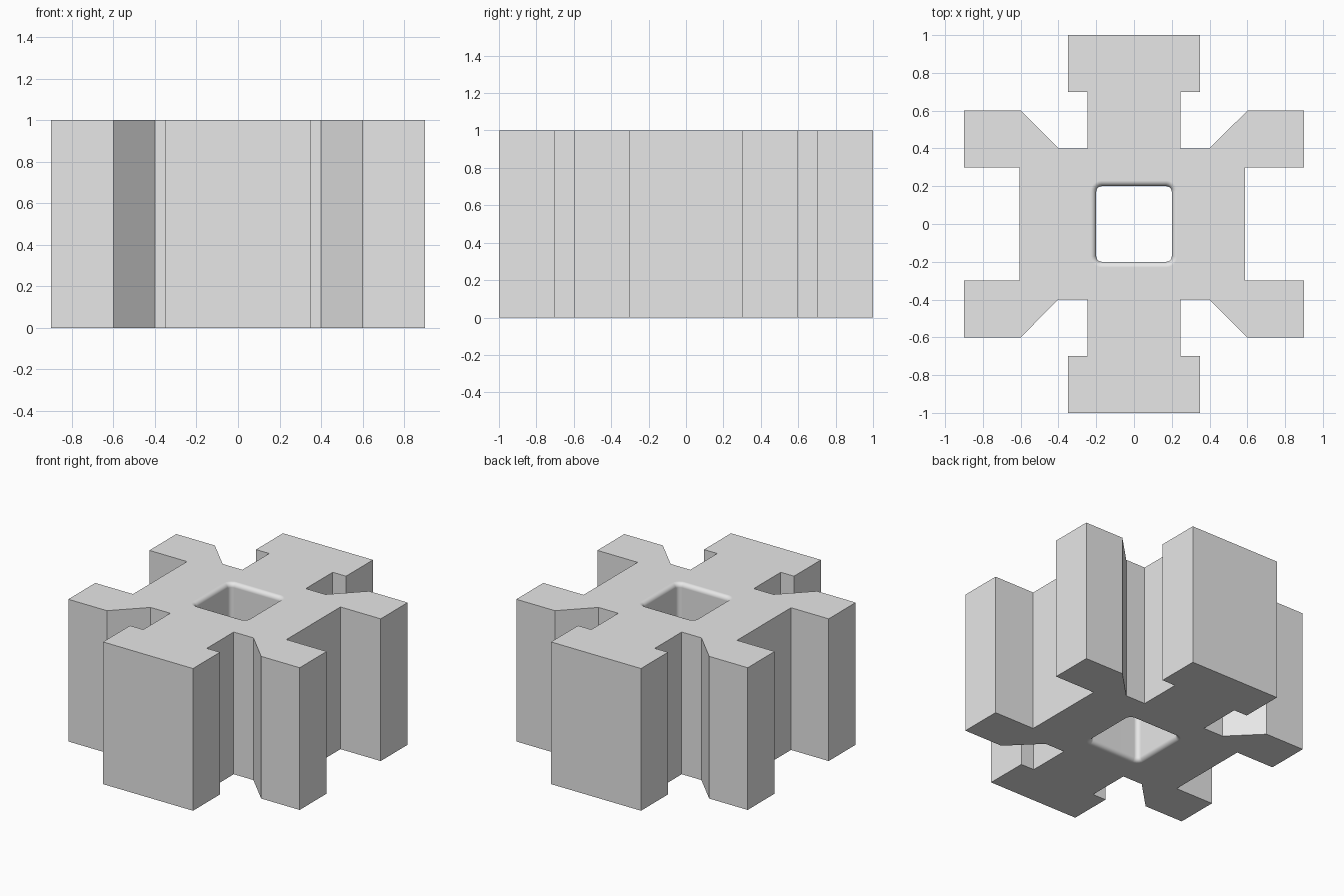
import bpy
import bmesh
import math

if "Cube" in bpy.data.objects:
    bpy.data.objects.remove(bpy.data.objects["Cube"], do_unlink=True)

HEIGHT = 1.0
HOLE = 0.2       # half width of the square bore
FILLET = 0.03

grey = bpy.data.materials.new("light grey")
grey.use_nodes = True
grey.diffuse_color = (0.8, 0.8, 0.8, 1)
grey.node_tree.nodes["Principled BSDF"].inputs["Base Color"].default_value = (0.8, 0.8, 0.8, 1)


def half_outline(side, slot):
    """Half of the cross-section, from the front flange round to the back."""
    quarter = [(0, 1), (0.35, 1), (0.35, 0.7), (0.247, 0.7), (0.247, 0.4),
               (0.4, 0.4), (0.6, 0.6), (0.9, 0.6), (0.9, 0.3), (slot, 0.3)]
    bore = [(0, HOLE), (HOLE, HOLE), (HOLE, -HOLE), (0, -HOLE)]
    outer = [(x, -y) for x, y in quarter] + quarter[::-1]
    return [(side * x, y) for x, y in outer + bore]


# Cross-section: two halves sharing the centre line around the bore
bm = bmesh.new()
for side, slot in ((1, 0.587), (-1, 0.607)):
    bm.faces.new([bm.verts.new((x, y, 0)) for x, y in half_outline(side, slot)])
bmesh.ops.remove_doubles(bm, verts=bm.verts, dist=0.0001)

# Extrude into a solid block
result = bmesh.ops.extrude_face_region(bm, geom=bm.faces[:], use_keep_orig=True)
top = [v for v in result["geom"] if isinstance(v, bmesh.types.BMVert)]
bmesh.ops.translate(bm, verts=top, vec=(0, 0, HEIGHT))
bmesh.ops.recalc_face_normals(bm, faces=bm.faces)


def bore_edges(vertical):
    """Sharp edges of the bore, either its corners or its two rims."""
    found = []
    for e in bm.edges:
        a, b = (v.co for v in e.verts)
        inside = all(max(abs(p.x), abs(p.y)) < HOLE + 0.01 for p in (a, b))
        upright = abs(a.z - b.z) > HEIGHT / 2
        if inside and upright == vertical and e.calc_face_angle(0) > 1:
            found.append(e)
    return found


# Round the bore corners, then both rims
for vertical in (True, False):
    bmesh.ops.bevel(bm, geom=bore_edges(vertical), offset=FILLET, offset_type='OFFSET',
                    segments=5, profile=0.5, affect='EDGES')

mesh = bpy.data.meshes.new("slotted_block")
bm.to_mesh(mesh)
bm.free()
mesh.materials.append(grey)
block = bpy.data.objects.new("slotted_block", mesh)
bpy.context.collection.objects.link(block)

# Smooth fillets, crisp outer corners
bpy.ops.object.select_all(action='DESELECT')
block.select_set(True)
bpy.context.view_layer.objects.active = block
bpy.ops.object.shade_smooth_by_angle(angle=math.radians(30))
normals = block.modifiers.new("flat large faces", 'WEIGHTED_NORMAL')
normals.keep_sharp = True
